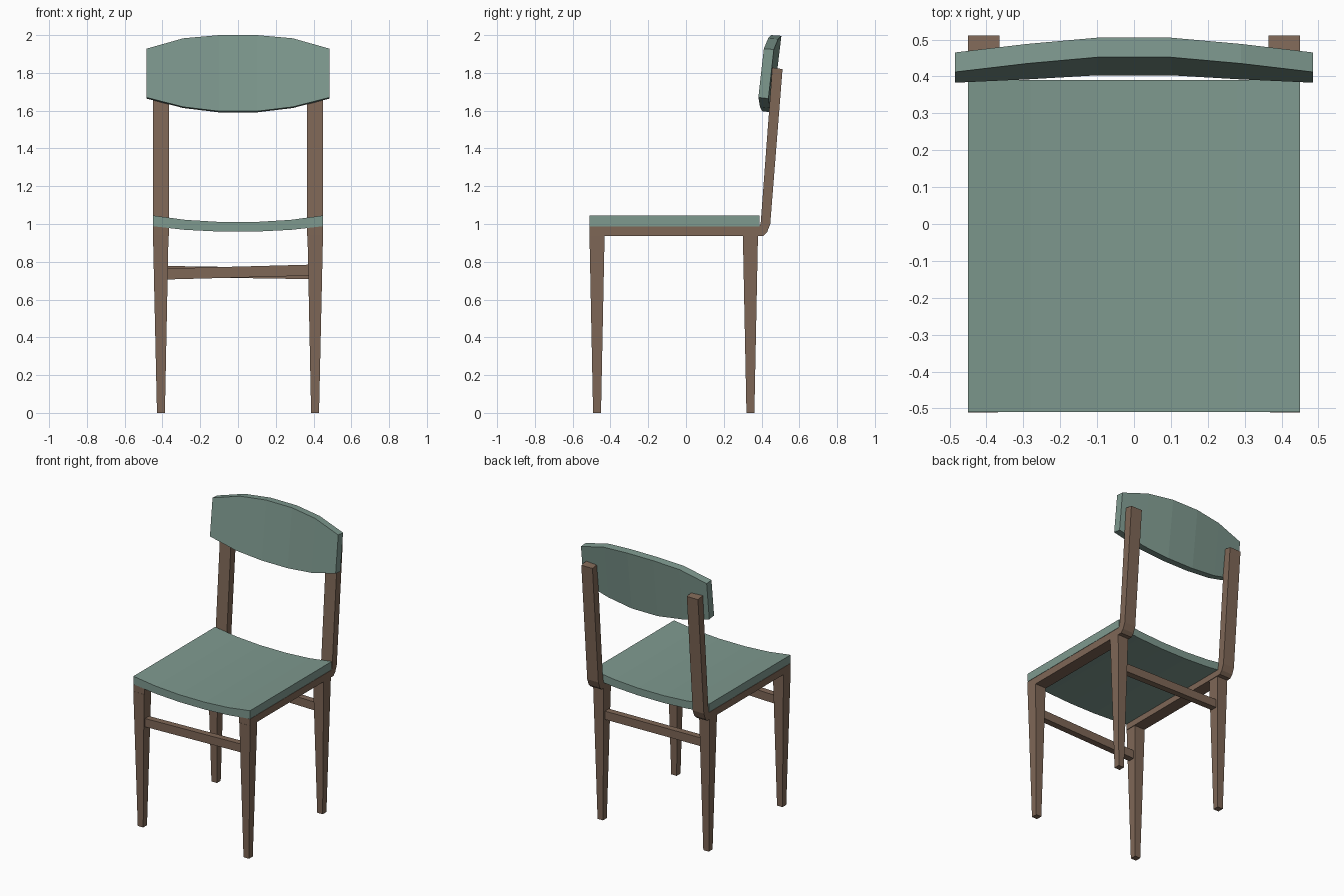
import bpy, bmesh

if "Cube" in bpy.data.objects:
    bpy.data.objects.remove(bpy.data.objects["Cube"])


def material(name, rgb):
    m = bpy.data.materials.new(name)
    m.diffuse_color = (*rgb, 1)
    m.use_nodes = True
    m.node_tree.nodes["Principled BSDF"].inputs["Base Color"].default_value = m.diffuse_color
    return m


TEAL = material("muted teal", (0.21, 0.32, 0.275))
BROWN = material("warm brown wood", (0.21, 0.135, 0.094))


def loft(name, rings, mat):
    """Join matching cross-sections into a capped solid."""
    bm = bmesh.new()
    loops = [[bm.verts.new(p) for p in ring] for ring in rings]
    n = len(loops[0])
    for a, b in zip(loops, loops[1:]):
        for i in range(n):
            j = (i + 1) % n
            bm.faces.new((a[i], a[j], b[j], b[i]))
    bm.faces.new(loops[0])
    bm.faces.new(loops[-1])
    bmesh.ops.recalc_face_normals(bm, faces=bm.faces)
    me = bpy.data.meshes.new(name)
    bm.to_mesh(me)
    bm.free()
    me.materials.append(mat)
    ob = bpy.data.objects.new(name, me)
    bpy.context.collection.objects.link(ob)
    return ob


def rect(cx, cy, hx, hy, z):
    return [(cx - hx, cy - hy, z), (cx + hx, cy - hy, z),
            (cx + hx, cy + hy, z), (cx - hx, cy + hy, z)]


def both_sides(half):
    """Mirror stations (x, ...) listed from centre outwards."""
    return [(-h[0], *h[1:]) for h in reversed(half)] + half


# Dished seat: x, top z, bottom z
seat = both_sides([(0.10, 1.011, 0.96), (0.28, 1.022, 0.969), (0.45, 1.045, 0.988)])
loft("seat", [[(x, -0.51, t), (x, 0.39, t), (x, 0.39, b), (x, -0.51, b)]
              for x, t, b in seat], TEAL)

# Curved, reclined backrest: x, front top y, top z, front bottom y, bottom z
rest = both_sides([(0.10, 0.452, 2.0, 0.403, 1.597),
                   (0.29, 0.435, 1.983, 0.392, 1.62),
                   (0.485, 0.412, 1.928, 0.383, 1.67)])
T = 0.053
loft("backrest", [[(x, yt, zt), (x, yt + T, zt - 0.004),
                   (x, yb + T, zb - 0.006), (x, yb, zb)]
                  for x, yt, zt, yb, zb in rest], TEAL)

# Side rail bending up into the back post (y, z)
profile = [(-0.51, 0.986), (-0.51, 0.937), (0.41, 0.937), (0.43, 0.958),
           (0.446, 1.0), (0.511, 1.82), (0.457, 1.828), (0.395, 1.0),
           (0.387, 0.986)]

for side, s in (("left", -1), ("right", 1)):
    loft(side + "_rail_and_post",
         [[(s * x, y, z) for y, z in profile] for x in (0.364, 0.45)], BROWN)
    # Tapered legs
    for end, y in (("front", -0.471), ("back", 0.341)):
        loft(f"{end}_{side}_leg",
             [rect(s * 0.408, y, 0.021, 0.021, 0),
              rect(s * 0.409, y, 0.041, 0.04, 0.94)], BROWN)

# Slightly uneven cross stretchers: y, bottom z at left and right
for end, y, zl, zr in (("front", -0.471, 0.706, 0.727), ("back", 0.341, 0.72, 0.708)):
    loft(end + "_stretcher",
         [[(x, y - 0.022, z), (x, y + 0.022, z),
           (x, y + 0.022, z + 0.058), (x, y - 0.022, z + 0.058)]
          for x, z in ((-0.39, zl), (0.39, zr))], BROWN)
